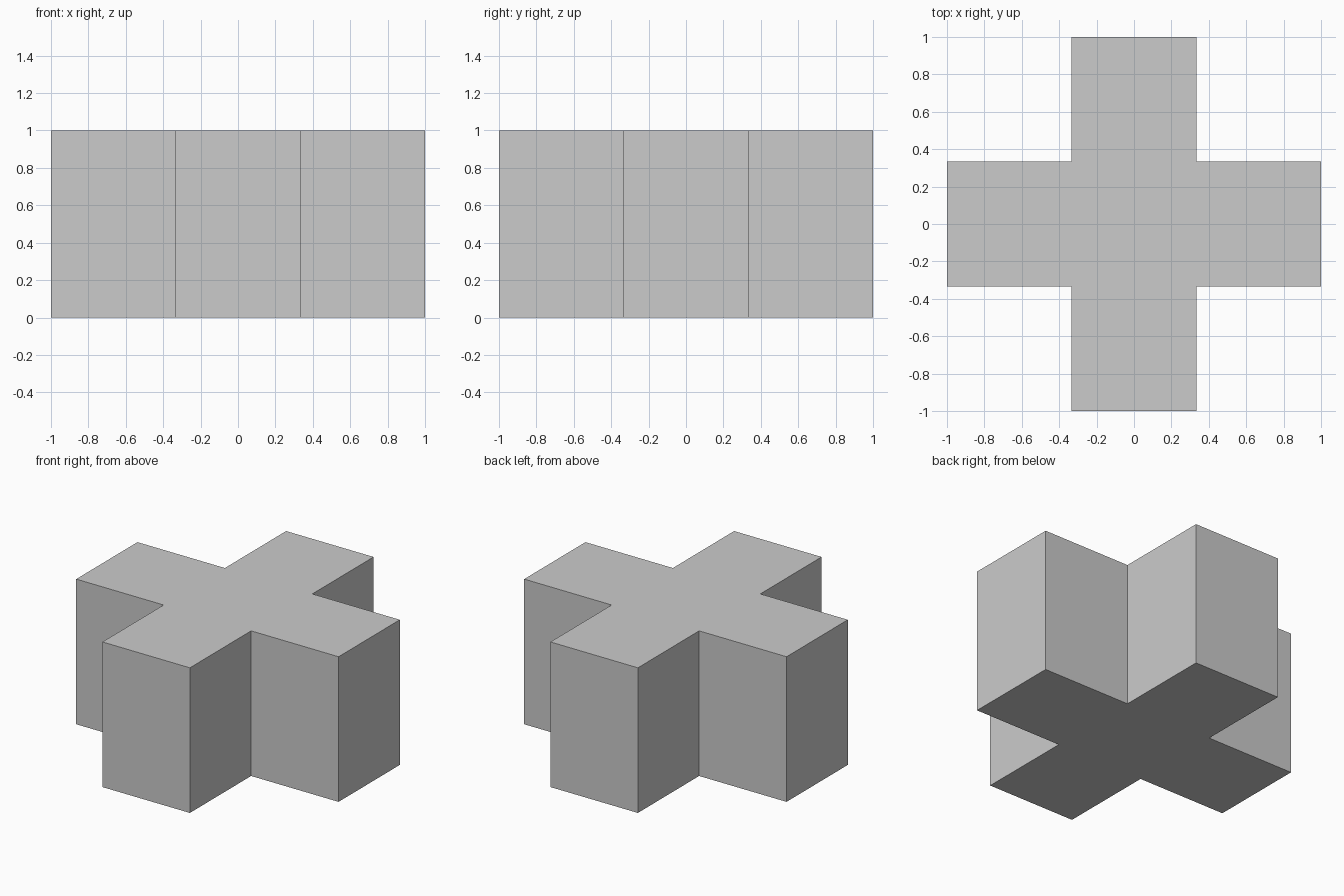
import bpy
import bmesh

if "Cube" in bpy.data.objects:
    bpy.data.objects.remove(bpy.data.objects["Cube"])

A = 1 / 3   # half width of each arm
R = 1.0     # reach of each arm
H = 1.0     # height

# Cross outline: one quadrant's corner points, rotated four times
outline = []
x_axis = [(R, -A), (R, A), (A, A)]
for c, s in ((1, 0), (0, 1), (-1, 0), (0, -1)):
    outline += [(c * x - s * y, s * x + c * y) for x, y in x_axis]

# Extrude the outline into a solid block
bm = bmesh.new()
base = bm.faces.new([bm.verts.new((x, y, 0)) for x, y in outline])
top = bmesh.ops.extrude_face_region(bm, geom=[base], use_keep_orig=True)
bmesh.ops.translate(bm, vec=(0, 0, H),
                    verts=[v for v in top["geom"] if isinstance(v, bmesh.types.BMVert)])
bmesh.ops.recalc_face_normals(bm, faces=bm.faces)

mesh = bpy.data.meshes.new("cross_block")
bm.to_mesh(mesh)
bm.free()
bpy.context.collection.objects.link(bpy.data.objects.new("cross_block", mesh))
